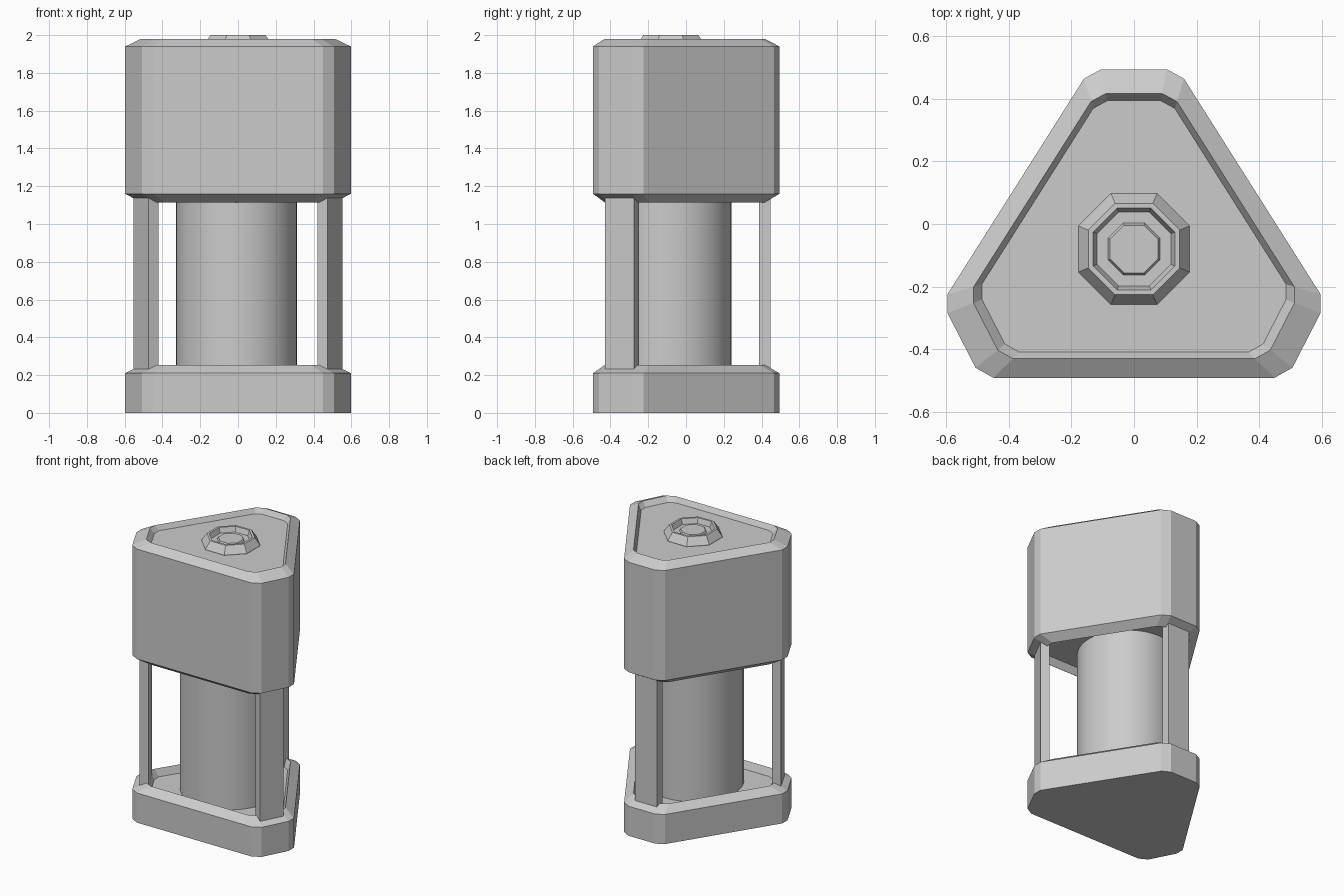
import bpy, bmesh, math
from mathutils import Vector

if "Cube" in bpy.data.objects:
    bpy.data.objects.remove(bpy.data.objects["Cube"])

# Right half of the truncated-triangle outline, mirrored to close it
HALF = [(0.105, 0.495), (0.16, 0.465), (0.597, -0.225),
        (0.597, -0.285), (0.507, -0.46), (0.45, -0.492)]
OUTLINE = HALF + [(-x, y) for x, y in reversed(HALF)]
OCTAGON = [(math.cos(math.radians(22.5 + 45 * i)) / math.cos(math.pi / 8),
            math.sin(math.radians(22.5 + 45 * i)) / math.cos(math.pi / 8)) for i in range(8)]


def loft(name, outline, rings):
    """Stack scaled copies of an outline; rings hold (scale, y shift, z)."""
    bm = bmesh.new()
    loops = [[bm.verts.new((x * s, y * s + dy, z)) for x, y in outline] for s, dy, z in rings]
    n = len(outline)
    for a, b in zip(loops, loops[1:]):
        for i in range(n):
            j = (i + 1) % n
            bm.faces.new((a[i], a[j], b[j], b[i]))
    bm.faces.new(loops[0])
    bm.faces.new(loops[-1])
    bmesh.ops.recalc_face_normals(bm, faces=bm.faces)
    mesh = bpy.data.meshes.new(name)
    bm.to_mesh(mesh)
    bm.free()
    obj = bpy.data.objects.new(name, mesh)
    bpy.context.collection.objects.link(obj)
    return obj


RIM, FLOOR = (0.86, -0.008), (0.815, -0.009)

# Base tray with a recessed top
loft("base", OUTLINE, [(1, 0, 0), (1, 0, 0.21), (*RIM, 0.253), (*FLOOR, 0.20)])

# Upper housing, recessed on both ends
loft("upper_housing", OUTLINE, [(*FLOOR, 1.165), (*RIM, 1.115), (1, 0, 1.16),
                                (1, 0, 1.94), (*RIM, 1.98), (*FLOOR, 1.945)])

# Octagonal dial on the lid
DY = -0.08
loft("lid_dial", OCTAGON, [(0.178, DY, 1.935), (0.178, DY, 1.95), (0.146, DY, 2.0),
                           (0.131, DY, 2.0), (0.118, DY, 1.965), (0.083, DY, 1.965),
                           (0.076, DY, 1.98)])

# Corner posts, parallel to the cut corners
for name, x, y, angle in (("back_post", 0, 0.4175, 0),
                          ("right_post", 0.486, -0.339, math.atan2(0.175, 0.09)),
                          ("left_post", -0.486, -0.339, -math.atan2(0.175, 0.09))):
    bpy.ops.mesh.primitive_cube_add(size=1, location=(x, y, 0.685), rotation=(0, 0, angle))
    post = bpy.context.object
    post.name = name
    post.scale = (0.172, 0.06, 0.99)

# Central round column
bpy.ops.mesh.primitive_cylinder_add(vertices=48, radius=0.32, depth=0.99,
                                    location=(-0.008, -0.08, 0.685))
bpy.context.object.name = "central_column"
bpy.ops.object.shade_smooth_by_angle(angle=math.radians(30))
